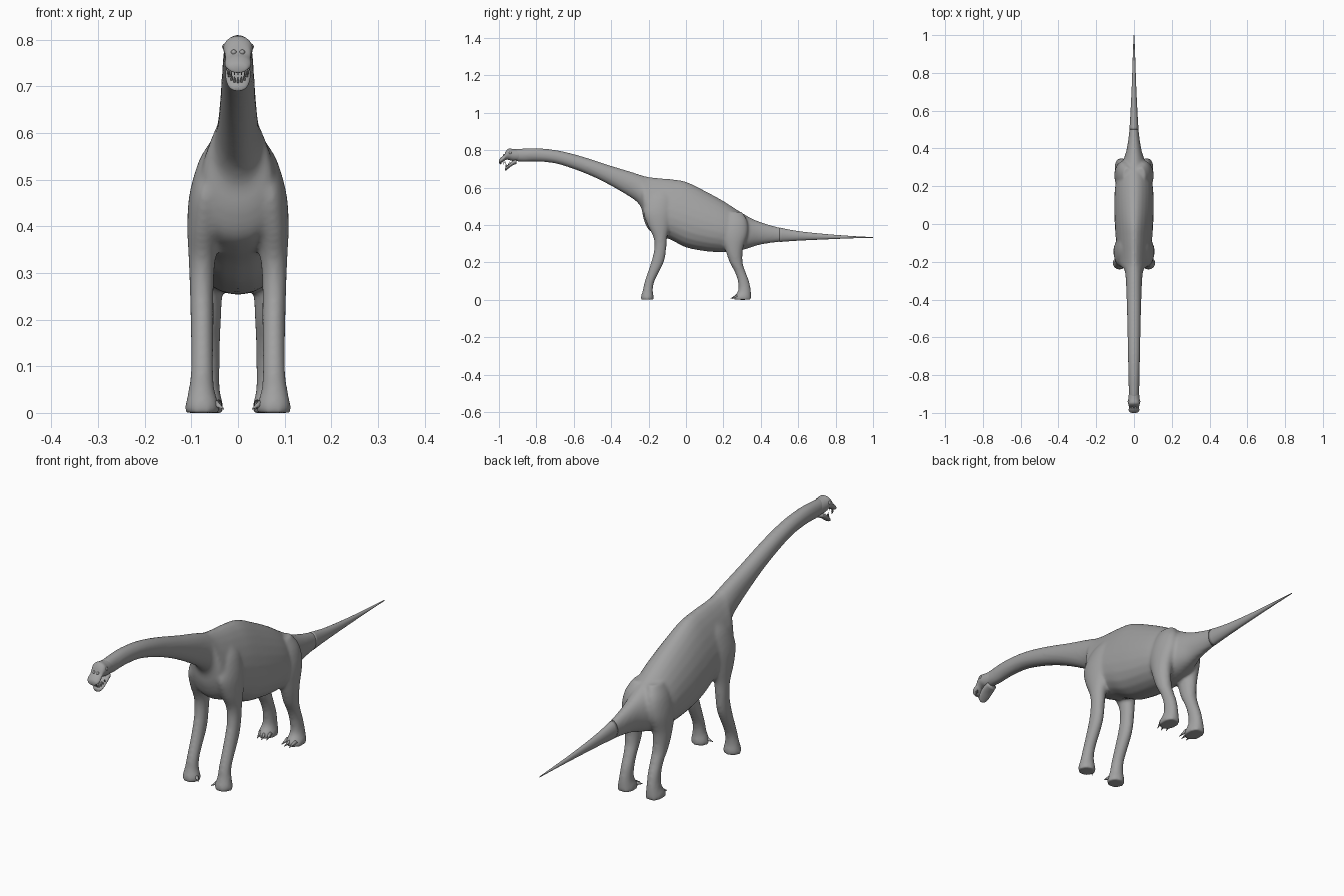
import bpy, bmesh, math
from mathutils import Vector

if "Cube" in bpy.data.objects:
    bpy.data.objects.remove(bpy.data.objects["Cube"])

skin = bpy.data.materials.new("grey skin")
skin.diffuse_color = (0.36, 0.36, 0.36, 1)
skin.use_nodes = True
skin.node_tree.nodes["Principled BSDF"].inputs["Base Color"].default_value = skin.diffuse_color


def resample(rows, n=5):
    """Catmull-Rom interpolation of station rows."""
    rows = [rows[0]] + rows + [rows[-1]]
    out = []
    for i in range(1, len(rows) - 2):
        for k in range(n):
            t = k / n
            out.append([0.5 * (2 * b + (c - a) * t + (2 * a - 5 * b + 4 * c - d) * t * t
                               + (3 * b - a - 3 * c + d) * t ** 3)
                        for a, b, c, d in zip(*rows[i - 1:i + 3])])
    return out + [rows[-1]]


def body_ring(s, t):
    y, top, bottom, w, pear = s
    return (w * math.cos(t) * (1 - pear * math.sin(t)), y,
            (top + bottom) / 2 + (top - bottom) / 2 * math.sin(t))


def leg_ring(s, t):
    z, x, y, rx, ry = s
    return (x + rx * math.cos(t), y + ry * math.sin(t), z)


def loft(name, rows, ring, mirror=1, sides=24):
    bm = bmesh.new()
    loops = []
    for s in resample(rows):
        pts = [ring(s, 2 * math.pi * i / sides) for i in range(sides)]
        loops.append([bm.verts.new((mirror * x, y, z)) for x, y, z in pts])
    for a, b in zip(loops, loops[1:]):
        for i in range(sides):
            j = (i + 1) % sides
            bm.faces.new((a[i], a[j], b[j], b[i]))
    bm.faces.new(loops[0])
    bm.faces.new(loops[-1])
    bmesh.ops.recalc_face_normals(bm, faces=bm.faces)
    return finish(name, bm)


def finish(name, bm):
    me = bpy.data.meshes.new(name)
    bm.to_mesh(me)
    bm.free()
    me.materials.append(skin)
    for p in me.polygons:
        p.use_smooth = True
    ob = bpy.data.objects.new(name, me)
    bpy.context.collection.objects.link(ob)
    return ob


def spike(name, base, tip, r):
    """Small cone for claws and teeth."""
    base, tip = Vector(base), Vector(tip)
    bm = bmesh.new()
    d = tip - base
    bmesh.ops.create_cone(bm, cap_ends=True, segments=8, radius1=r, radius2=r * 0.1, depth=d.length)
    rot = d.to_track_quat('Z', 'Y').to_matrix()
    for v in bm.verts:
        v.co = rot @ v.co + (base + tip) / 2
    return finish(name, bm)


# Trunk with neck: y, top, bottom, half width, pear shape
neck = [(-.92, .805, .742, .026, 0), (-.87, .809, .737, .028, 0), (-.8, .811, .739, .030, 0),
        (-.7, .801, .729, .032, 0), (-.6, .779, .699, .034, 0), (-.5, .749, .659, .036, 0),
        (-.4, .716, .609, .039, 0), (-.3, .686, .55, .043, 0), (-.26, .673, .52, .047, .05)]
torso = [(-.237, .666, .485, .053, .12), (-.226, .662, .43, .067, .25), (-.2, .657, .375, .08, .35),
         (-.15, .651, .345, .087, .35), (-.08, .645, .32, .092, .33), (0, .631, .28, .098, .3),
         (.1, .583, .26, .102, .25), (.2, .528, .253, .098, .2), (.27, .483, .258, .082, .15),
         (.34, .441, .277, .056, .1)]
tail = [(.4, .415, .295, .038, 0), (.5, .386, .309, .024, 0), (.6, .367, .316, .018, 0),
        (.75, .351, .323, .011, 0), (.9, .340, .329, .006, 0), (1, .335, .331, .002, 0)]
parts = [loft("body", neck + torso + tail[:3], body_ring)]

# Legs: z, x, y, x radius, y radius
front = [(0, .077, -.207, .036, .034), (.018, .077, -.207, .036, .034), (.05, .078, -.204, .028, .027),
         (.1, .077, -.194, .024, .026), (.2, .077, -.153, .025, .034), (.27, .078, -.138, .026, .032),
         (.33, .077, -.137, .029, .036), (.4, .073, -.145, .036, .061), (.47, .066, -.15, .038, .078),
         (.54, .05, -.14, .034, .07), (.58, .04, -.13, .02, .04)]
hind = [(0, .067, .303, .036, .047), (.018, .067, .303, .035, .046), (.05, .066, .313, .027, .034),
        (.1, .064, .307, .025, .03), (.15, .064, .289, .026, .029), (.2, .066, .268, .03, .035),
        (.27, .068, .257, .035, .048), (.35, .064, .258, .039, .072), (.42, .052, .262, .036, .066),
        (.47, .035, .255, .025, .045)]
for m, side in ((1, "right"), (-1, "left")):
    parts.append(loft(f"front_leg_{side}", front, leg_ring, m))
    parts.append(loft(f"hind_leg_{side}", hind, leg_ring, m))

# Blend body and legs into one smooth skin
bpy.ops.object.select_all(action='DESELECT')
for p in parts:
    p.select_set(True)
bpy.context.view_layer.objects.active = parts[0]
bpy.ops.object.join()
body = bpy.context.object
rm = body.modifiers.new("blend", 'REMESH')
rm.mode = 'VOXEL'
rm.voxel_size = 0.007
rm.use_smooth_shade = True
sm = body.modifiers.new("soften", 'SMOOTH')
sm.factor = 0.5
sm.iterations = 8

# Slender tail end, kept outside the blend
loft("tail", tail[1:], body_ring)

# Head: skull with domed brow, and open lower jaw
loft("skull", [(-.89, .803, .742, .026, 0), (-.925, .806, .742, .030, 0), (-.948, .808, .748, .031, -.1),
               (-.962, .795, .748, .028, -.05), (-.972, .775, .743, .027, 0), (-.987, .763, .734, .028, .1),
               (-.997, .752, .729, .021, 0), (-1, .744, .733, .010, 0)], body_ring)
loft("lower_jaw", [(-.905, .755, .728, .024, 0), (-.93, .74, .716, .027, 0), (-.95, .722, .701, .025, 0),
                   (-.963, .709, .691, .019, 0), (-.968, .703, .690, .009, 0)], body_ring)

# Eyes and nostrils
for m in (1, -1):
    for name, pos, r in (("eye", (.026 * m, -.94, .785), .008), ("nostril", (.009 * m, -.972, .773), .006)):
        bm = bmesh.new()
        bmesh.ops.create_uvsphere(bm, u_segments=12, v_segments=8, radius=r)
        bmesh.ops.translate(bm, verts=bm.verts, vec=pos)
        finish(name, bm)

# Teeth along both jaws
for i in range(9):
    a = math.radians(-80 + 20 * i)
    x, f = math.sin(a), math.cos(a)
    spike("upper_tooth", (.022 * x, -.962 - .031 * f, .738), (.022 * x, -.962 - .031 * f, .723), .003)
    jy, jz = -.935 - .027 * f, .733 - .025 * f
    spike("lower_tooth", (.021 * x, jy, jz), (.021 * x, jy - .004, jz + .013), .003)

# Claws
for m in (1, -1):
    for x, y in ((.043, .272), (.062, .263), (.084, .266)):
        spike("hind_claw", (x * m, y + .01, .020), ((x - .008) * m, y - .026, .006), .009)
    spike("front_claw", (.048 * m, -.215, .02), (.030 * m, -.228, .008), .008)
